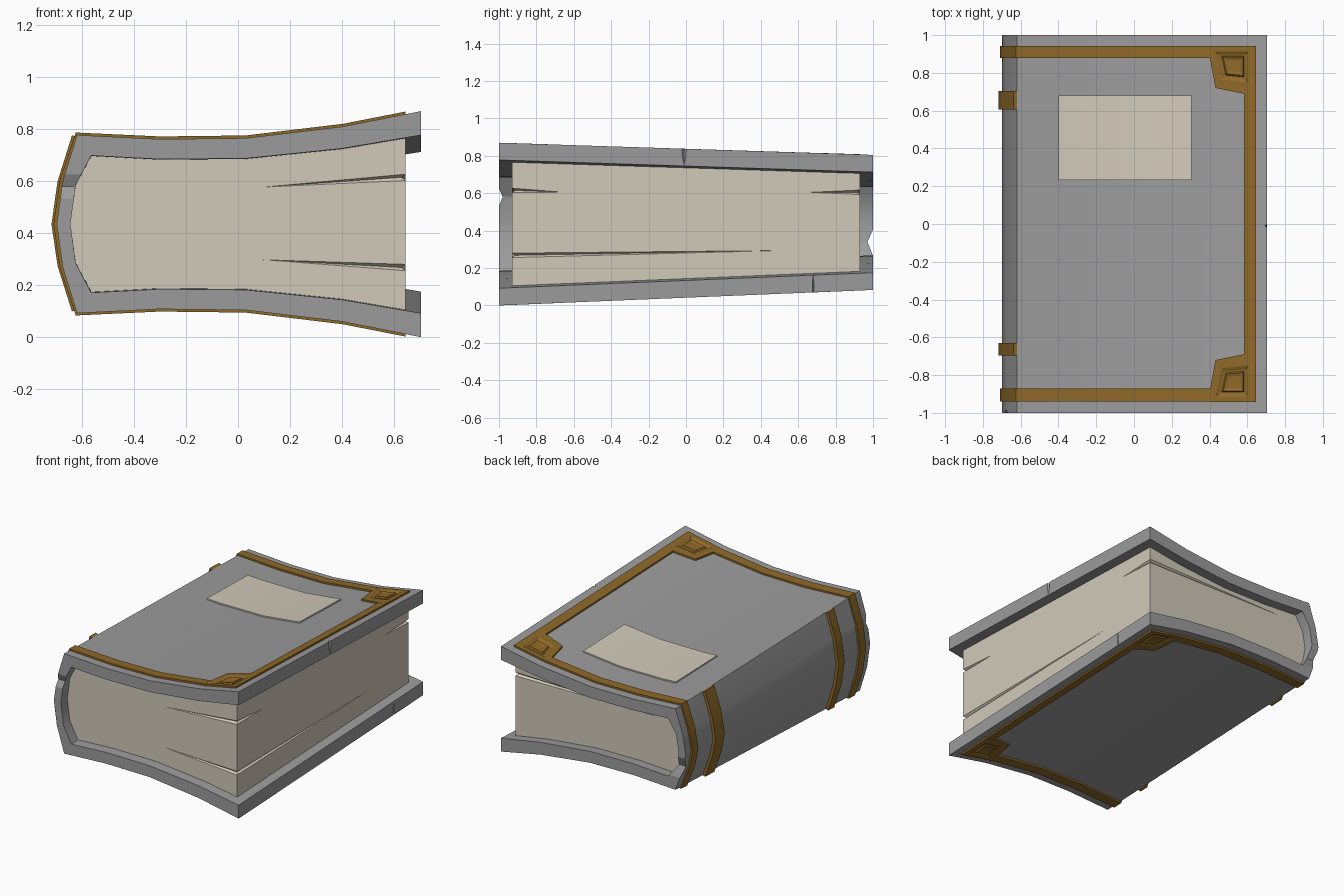
import bpy, bmesh, math
from mathutils import Vector

if "Cube" in bpy.data.objects:
    bpy.data.objects.remove(bpy.data.objects["Cube"])

C = 0.435  # mid height of the book
# half-heights of the cover along x, fore edge to spine, and the spine curve
OUTER = [(0.705, 0.435), (0.4, 0.375), (0.03, 0.331), (-0.3, 0.327), (-0.62, 0.343),
         (-0.675, 0.165), (-0.698, 0.0)]
INNER = [(0.705, 0.343), (0.4, 0.291), (0.03, 0.253), (-0.3, 0.25), (-0.565, 0.264),
         (-0.625, 0.15), (-0.645, 0.0)]
# how far the top cover drops at the back, fore edge to spine
DROP = [(0.705, 0.065), (0.4, 0.06), (0.03, 0.055), (-0.3, 0.05), (-0.62, 0.047)]
RISE = 0.083  # how far the bottom cover rises at the back


def interp(table, x):
    for (x1, v1), (x0, v0) in zip(table, table[1:]):
        if x >= x0:
            return v0 + (v1 - v0) * (x - x0) / (x1 - x0)
    return table[-1][1]


def point(x, h, y):
    # the whole book gets thinner toward the back
    shift = -interp(DROP, x) if h > 0 else RISE
    return Vector((x, y, C + h + shift * min(1, abs(h) / 0.25) * (y + 1) / 2))


def material(name, col):
    m = bpy.data.materials.new(name)
    m.diffuse_color = (*col, 1)
    m.use_nodes = True
    m.node_tree.nodes["Principled BSDF"].inputs["Base Color"].default_value = m.diffuse_color
    return m


gold = material("aged_gold", (0.27, 0.14, 0.022))
paper = material("paper", (0.64, 0.59, 0.49))
leather = material("grey_leather", (0.33, 0.33, 0.335))


def finish(name, bm, mat=None, angle=30):
    bmesh.ops.recalc_face_normals(bm, faces=bm.faces)
    me = bpy.data.meshes.new(name)
    bm.to_mesh(me)
    bm.free()
    ob = bpy.data.objects.new(name, me)
    bpy.context.collection.objects.link(ob)
    if mat:
        me.materials.append(mat)
    bpy.ops.object.select_all(action='DESELECT')
    ob.select_set(True)
    bpy.context.view_layer.objects.active = ob
    if angle:
        bpy.ops.object.shade_smooth_by_angle(angle=math.radians(angle))
    return ob


def mirrored(path):
    return path + [(x, -h) for x, h in reversed(path[:-1])]


def offset(path, d):
    out = []
    for i, (x, h) in enumerate(path):
        a, b = path[max(i - 1, 0)], path[min(i + 1, len(path) - 1)]
        n = Vector((b[1] - a[1], a[0] - b[0])).normalized()
        out.append((x + n.x * d, h + n.y * d))
    return out


def band(name, outer, inner, ys, mat=None):
    # solid strip between two matching open paths, swept along y
    bm = bmesh.new()
    loop = outer + inner[::-1]
    n, m = len(loop), len(outer)
    rows = [[bm.verts.new(point(x, h, y)) for x, h in loop] for y in ys]
    for r0, r1 in zip(rows, rows[1:]):
        for i in range(n):
            j = (i + 1) % n
            bm.faces.new((r0[i], r0[j], r1[j], r1[i]))
    for r in (rows[0], rows[-1]):
        for i in range(m - 1):
            bm.faces.new((r[i], r[i + 1], r[n - 2 - i], r[n - 1 - i]))
    return finish(name, bm, mat)


def ribbon(name, path, y0, y1, t, mat):
    return band(name, offset(path, t), offset(path, -0.004), (y0, y1), mat)


def stack(name, rings, side, mat):
    # rings of (xy points, height above cover), closed at both ends
    bm = bmesh.new()
    rows = [[bm.verts.new(point(x, side * (interp(OUTER, x) + h), y)) for x, y in pts]
            for pts, h in rings]
    n = len(rows[0])
    for r0, r1 in zip(rows, rows[1:]):
        for i in range(n):
            j = (i + 1) % n
            bm.faces.new((r0[i], r0[j], r1[j], r1[i]))
    bm.faces.new(rows[0])
    bm.faces.new(rows[-1])
    return finish(name, bm, mat, 0)


def cut(ob, pts):
    bm = bmesh.new()
    for p in pts:
        bm.verts.new(p)
    bmesh.ops.convex_hull(bm, input=bm.verts)
    cutter = finish("cutter", bm, None, 0)
    cutter.hide_render = True
    mod = ob.modifiers.new("cut", 'BOOLEAN')
    mod.operation, mod.solver, mod.object = 'DIFFERENCE', 'EXACT', cutter
    bpy.context.view_layer.objects.active = ob
    bpy.ops.object.modifier_apply(modifier=mod.name)
    bpy.data.objects.remove(cutter)


# cover with spine
cover = band("cover", mirrored(OUTER), mirrored(INNER), (-1, 0, 1), leather)
# worn nicks on the fore edges and spine ends
cut(cover, [(0.712, -0.03, 0.85), (0.712, 0.01, 0.85), (0.712, -0.01, 0.75),
            (0.692, -0.01, 0.85), (0.7, -0.01, 0.75)])
cut(cover, [(0.712, 0.672, 0.05), (0.712, 0.688, 0.05), (0.695, 0.68, 0.05),
            (0.712, 0.68, 0.18), (0.7, 0.68, 0.18)])
for y, z0, z1, zm, d in ((-1, 0.53, 0.63, 0.58, 0.02), (1, 0.26, 0.41, 0.34, 0.03)):
    s = -1 if y < 0 else 1
    cut(cover, [(x, y + s * 0.002, z) for x in (-0.75, -0.55) for z in (z0, z1)] +
        [(x, y - s * d, zm) for x in (-0.75, -0.55)])

# page block
bm = bmesh.new()
edge = [(0.645, interp(INNER, 0.645))] + INNER[1:]
rows = [[bm.verts.new(point(x, h, y)) for x, h in mirrored(edge)] for y in (-0.93, 0.93)]
n = len(rows[0])
for i in range(n):
    j = (i + 1) % n
    bm.faces.new((rows[0][i], rows[0][j], rows[1][j], rows[1][i]))
bm.faces.new(rows[0])
bm.faces.new(rows[1])
pages = finish("pages", bm, paper)
# tapering gaps between pages, wrapped round the corners
for s, xa, za, zc, yb, zb in ((-1, 0.06, 0.575, 0.615, -0.64, 0.605),
                              (-1, 0.06, 0.30, 0.268, 0.58, 0.295),
                              (1, -0.5, 0.60, 0.605, 0.65, 0.605)):
    corner = [(0.646, s * 0.931, zc + 0.013), (0.646, s * 0.931, zc - 0.013),
              (0.63, s * 0.915, zc)]
    cut(pages, corner + [(xa, s * 0.931, za)])
    cut(pages, corner + [(0.646, yb, zb)])

# gold bands round both ends and straps on the spine
wrap = mirrored([(0.404, interp(OUTER, 0.404))] + OUTER[2:])
strap = mirrored(OUTER[4:])
ribbon("front_band", wrap, -0.94, -0.872, 0.012, gold)
ribbon("back_band", wrap, 0.88, 0.943, 0.012, gold)
ribbon("front_spine_strap", strap, -0.695, -0.63, 0.02, gold)
ribbon("back_spine_strap", strap, 0.605, 0.705, 0.02, gold)

# fore edge strips and stamped corner plates on both covers
PLATE = [(0.402, 0.943), (0.645, 0.943), (0.645, 0.69), (0.58, 0.69), (0.432, 0.72), (0.402, 0.88)]
STAMP = [(0.43, 0.912), (0.605, 0.912), (0.605, 0.75), (0.575, 0.753), (0.463, 0.764), (0.438, 0.88)]
cx, cy = 0.535, 0.84
RELIEF = ((1, 0.012), (0.78, 0.003), (0.68, 0.003), (0.6, 0.012), (0.4, 0.006))
for side, label in ((1, "top"), (-1, "bottom")):
    strip = [(0.582, -0.7), (0.645, -0.7), (0.645, 0.7), (0.582, 0.7)]
    stack(label + "_edge_strip", [(strip, -0.004), (strip, 0.0115)], side, gold)
    for s, end in ((-1, "front"), (1, "back")):
        plate = [(x, s * y) for x, y in PLATE]
        rings = [(plate, -0.004), (plate, 0.012)]
        rings += [([(cx + (x - cx) * k, s * (cy + (y - cy) * k)) for x, y in STAMP], h)
                  for k, h in RELIEF]
        stack(f"{label}_{end}_corner_plate", rings, side, gold)

# paper title label on the top cover
patch = [(x, interp(OUTER, x)) for x in (0.305, 0.03, -0.3, -0.4)]
ribbon("label", patch, 0.232, 0.68, 0.009, paper)
